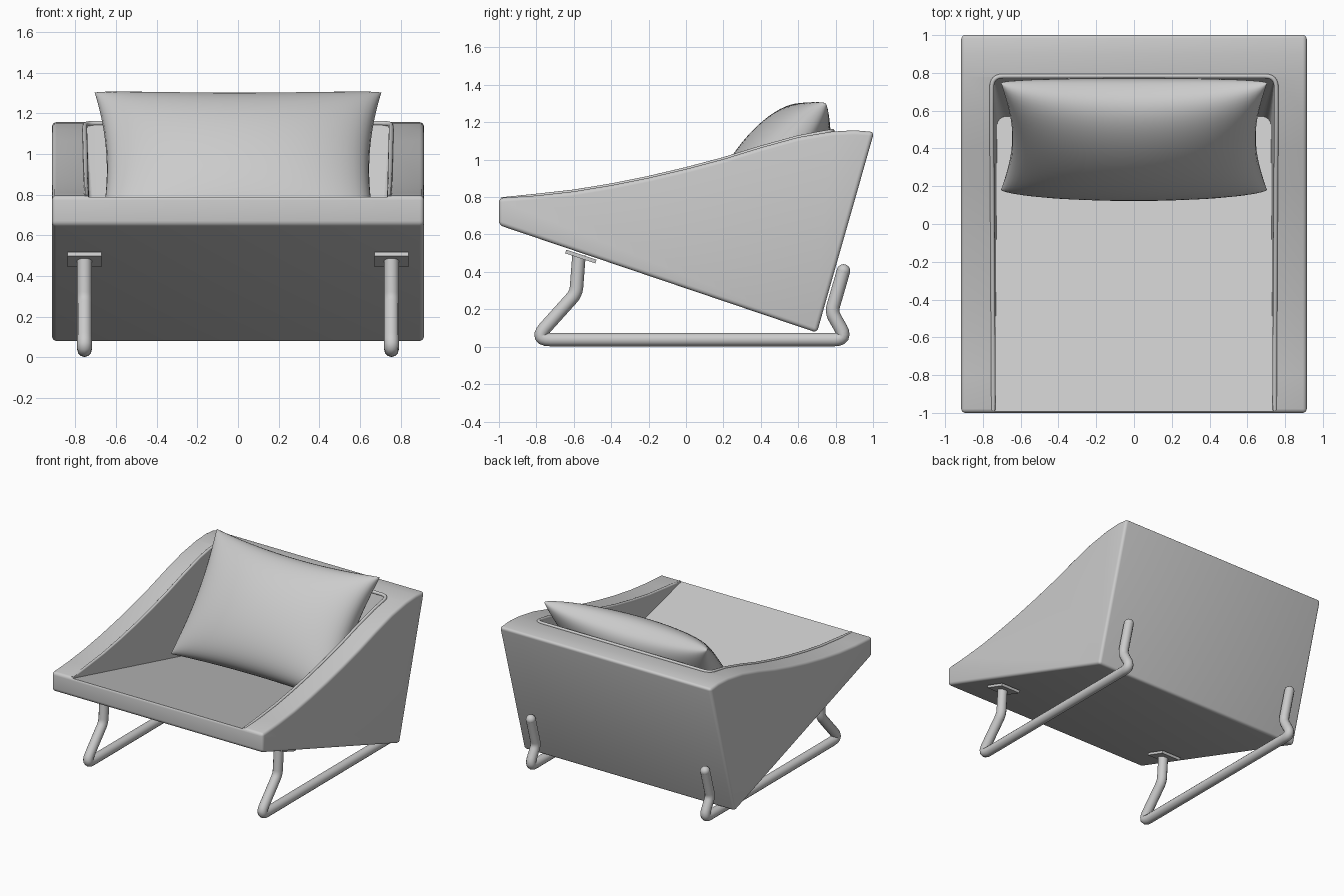
import bpy, bmesh, math
from mathutils import Vector

if "Cube" in bpy.data.objects:
    bpy.data.objects.remove(bpy.data.objects["Cube"])

# Top edge of the side profile (y, z), front to back
TOP = [(-1, .795), (-.8, .808), (-.6, .83), (-.4, .863), (-.2, .903), (0, .95),
       (.2, 1.003), (.4, 1.065), (.6, 1.12), (.78, 1.15), (.9, 1.157), (1.006, 1.148)]


def inner_x(z):
    """Half width of the seat opening; it narrows toward the seat."""
    return .725 + .02 * (z - .4) / .76


def make_object(name, bm):
    bmesh.ops.recalc_face_normals(bm, faces=bm.faces[:])
    mesh = bpy.data.meshes.new(name)
    bm.to_mesh(mesh)
    bm.free()
    ob = bpy.data.objects.new(name, mesh)
    bpy.context.collection.objects.link(ob)
    return ob


def prism(profile, half_width):
    """Side profile spanned across x; half_width is a function of z."""
    bm = bmesh.new()
    left = [bm.verts.new((-half_width(z), y, z)) for y, z in profile]
    right = [bm.verts.new((half_width(z), y, z)) for y, z in profile]
    bm.faces.new(left)
    bm.faces.new(right[::-1])
    n = len(profile)
    for i in range(n):
        j = (i + 1) % n
        bm.faces.new((left[i], right[i], right[j], left[j]))
    return bm, left, right


def select_only(ob):
    bpy.ops.object.select_all(action='DESELECT')
    ob.select_set(True)
    bpy.context.view_layer.objects.active = ob


def smooth(ob, angle=35):
    select_only(ob)
    bpy.ops.object.shade_smooth_by_angle(angle=math.radians(angle))


def fillet(points, radius, steps=6):
    """Round the inner corners of a polyline; radius is a number or one per corner."""
    pts = [Vector(p) for p in points]
    radii = radius if isinstance(radius, list) else [radius] * (len(pts) - 2)
    out = [pts[0]]
    for a, c, b, r in zip(pts, pts[1:], pts[2:], radii):
        p = c + (a - c).normalized() * r
        q = c + (b - c).normalized() * r
        for k in range(steps + 1):
            t = k / steps
            out.append(p * (1 - t) ** 2 + c * 2 * t * (1 - t) + q * t * t)
    return out + [pts[-1]]


def tube(name, points, radius):
    cu = bpy.data.curves.new(name, 'CURVE')
    cu.dimensions = '3D'
    cu.bevel_depth = radius
    cu.bevel_resolution = 4
    cu.use_fill_caps = True
    sp = cu.splines.new('POLY')
    sp.points.add(len(points) - 1)
    for sp_pt, p in zip(sp.points, points):
        sp_pt.co = (*p, 1)
    sp.use_smooth = True
    ob = bpy.data.objects.new(name, cu)
    bpy.context.collection.objects.link(ob)
    return ob


# Upholstered shell: rounded wedge with the seat opening cut out
bm, _, _ = prism(TOP + [(.7, .075), (-1, .65)], lambda z: .915)
shell = make_object("seat_shell", bm)
bev = shell.modifiers.new("round", 'BEVEL')
bev.width, bev.segments, bev.limit_method = .022, 4, 'ANGLE'
bev.angle_limit = math.radians(35)

bm, left, right = prism([(-1.1, .815), (.57, .40), (.78, 1.16), (.86, 1.45), (-1.1, 1.45)], inner_x)
corners = [e for e in bm.edges for s in (left, right)
           if e.verts[0] in s[1:4] and e.verts[1] in s[1:4]]
bmesh.ops.bevel(bm, geom=corners, offset=.05, segments=5, profile=.5, affect='EDGES')
cutter = make_object("seat_cutter", bm)
cutter.hide_render = True
cut = shell.modifiers.new("opening", 'BOOLEAN')
cut.object, cut.operation, cut.solver = cutter, 'DIFFERENCE', 'EXACT'
select_only(shell)
for m in ("round", "opening"):
    bpy.ops.object.modifier_apply(modifier=m)
bpy.data.objects.remove(cutter)
smooth(shell)

# Piping around the inner edge of arms and back
side = [(inner_x(z) + .01, y, z - .002) for y, z in TOP[:9]]
side[0] = (side[0][0], -.985, .787)
bx = inner_x(1.157) + .008
arc = fillet([(bx, .62, 1.123), (bx, .783, 1.152), (.5, .783, 1.152)], .06)[1:]
half = [Vector(p) for p in side] + arc
tube("inner_piping", half + [Vector((-p[0], p[1], p[2])) for p in reversed(half)], .012)

# Loose back cushion: two domed sheets with pinched-in edges
N = 32
bm = bmesh.new()
start, up, out = Vector((0, .18, .54)), Vector((0, .597, .802)), Vector((0, -.802, .597))
for sgn, depth in ((1, .235), (-1, .19)):
    rows = []
    for i in range(N + 1):
        v = math.sin((i / N - .5) * math.pi)
        row = []
        for j in range(N + 1):
            u = math.sin((j / N - .5) * math.pi)
            x = u * .705 * (1 - .085 * (1 - v * v))
            h = .475 * (1 + v * (1 - (.10 if v > 0 else .05) * (1 - u * u)))
            t = max(0, (1 - u * u) * (1 - v * v)) ** .4 * depth
            row.append(bm.verts.new(Vector((x, 0, 0)) + start + up * h + out * t * sgn))
        rows.append(row)
    for i in range(N):
        for j in range(N):
            bm.faces.new((rows[i][j], rows[i][j + 1], rows[i + 1][j + 1], rows[i + 1][j]))
bmesh.ops.remove_doubles(bm, verts=bm.verts[:], dist=.0005)
smooth(make_object("back_cushion", bm), 120)

# Sled legs, mounting plates and rounded rear tips on both sides
PATH = [(-.572, .49), (-.588, .285), (-.81, .038), (.862, .038), (.778, .185), (.842, .405)]
for name, x in (("left", -.755), ("right", .755)):
    tube(name + "_sled_leg", fillet([(x, y, z) for y, z in PATH], [.035, .085, .07, .035]), .036)

    bpy.ops.mesh.primitive_uv_sphere_add(segments=20, ring_count=12, radius=.036, location=(x, .842, .405))
    tip = bpy.context.object
    tip.name = name + "_leg_tip"
    smooth(tip)

    bpy.ops.mesh.primitive_cube_add(size=1, location=(x, -.562, .482), rotation=(-math.atan(.335), 0, 0))
    plate = bpy.context.object
    plate.name = name + "_mounting_plate"
    plate.scale = (.165, .17, .02)
